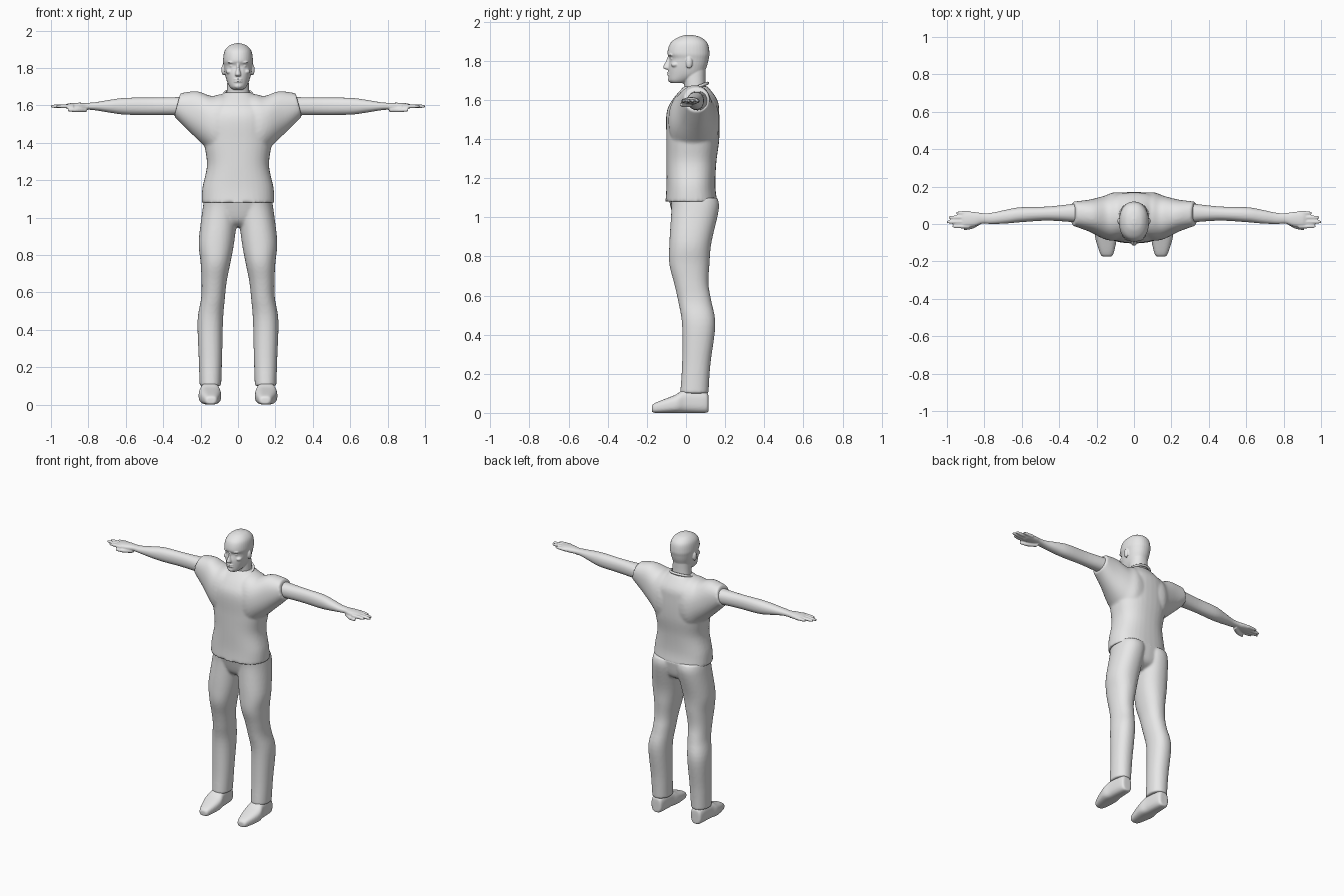
import bpy, bmesh
from math import sin, cos, pi, copysign
from mathutils import Matrix, Vector

default_cube = bpy.data.objects.get("Cube")
if default_cube:
    bpy.data.objects.remove(default_cube)

GREY = (0.8, 0.8, 0.8, 1)
grey = bpy.data.materials.new("plain_grey")
grey.use_nodes = True
grey.diffuse_color = GREY
grey.node_tree.nodes["Principled BSDF"].inputs["Base Color"].default_value = GREY

SIDES, STEPS = 36, 5
ARM_HEIGHT = 1.595
LEFT, RIGHT = 1, -1


def blend(before, start, end, after, t):
    """Smooth curve value between start and end, guided by both neighbours."""
    slope_in, slope_out = (end - before) / 2, (after - start) / 2
    change = end - start
    bend = 3 * change - 2 * slope_in - slope_out
    return start + t * (slope_in + t * (bend + t * (slope_in + slope_out - 2 * change)))


def spline(rows):
    """Fill in smoothly between the given cross-sections."""
    padded = [rows[0], *rows, rows[-1]]
    filled = []
    for group in zip(padded, padded[1:], padded[2:], padded[3:]):
        for step in range(STEPS):
            filled.append([blend(*values, step / STEPS) for values in zip(*group)])
    return filled + [rows[-1]]


def rounded(value, power):
    """Push a circle coordinate outwards to make a fuller section."""
    return copysign(abs(value) ** (2 / power), value)


def loft(bm, axis, rows, side=LEFT, power=2.2, shear=0):
    """Skin rounded sections; a row is position, then low and high of both cross axes."""
    rings = []
    for position, low_a, high_a, low_b, high_b in spline(rows):
        ring = []
        for k in range(SIDES):
            angle = 2 * pi * k / SIDES
            a = (low_a + high_a + rounded(cos(angle), power) * (high_a - low_a)) / 2
            rise = rounded(sin(angle), power) * (high_b - low_b) / 2
            b = (low_b + high_b) / 2 + rise
            along = position * (1 - shear * rise)
            point = {"x": (along, a, b), "y": (a, along, b), "z": (a, b, along)}[axis]
            ring.append(bm.verts.new((point[0] * side, point[1], point[2])))
        rings.append(ring)
    for lower, upper in zip(rings, rings[1:]):
        for k in range(SIDES):
            bm.faces.new((lower[k - 1], lower[k], upper[k], upper[k - 1]))
    bm.faces.new(rings[0])
    bm.faces.new(rings[-1])


def upright(bm, rows, power=2.2):
    """Symmetric body column from rows of height, half width, front and back."""
    loft(bm, "z", [(z, -half, half, front, back) for z, half, front, back in rows],
         power=power)


def limb(bm, side, height, rows):
    """Sideways limb from rows of reach, depth position, half depth and half height."""
    loft(bm, "x", [(x, y - deep, y + deep, height - tall, height + tall)
                   for x, y, deep, tall in rows], side)


def blob(bm, centre, radii):
    """Ellipsoid used for small facial forms."""
    matrix = Matrix.Translation(centre) @ Matrix.Diagonal(Vector(radii)).to_4x4()
    bmesh.ops.create_uvsphere(bm, u_segments=20, v_segments=12, radius=1, matrix=matrix)


def finish(name, bm, voxel, relax):
    """Fuse the overlapping volumes into one smooth skin."""
    bmesh.ops.recalc_face_normals(bm, faces=bm.faces)
    mesh = bpy.data.meshes.new(name)
    bm.to_mesh(mesh)
    bm.free()
    mesh.materials.append(grey)
    body_part = bpy.data.objects.new(name, mesh)
    bpy.context.collection.objects.link(body_part)
    fuse = body_part.modifiers.new("fuse", "REMESH")
    fuse.mode = "VOXEL"
    fuse.voxel_size = voxel
    fuse.use_smooth_shade = True
    soften = body_part.modifiers.new("soften", "SMOOTH")
    soften.factor = 0.5
    soften.iterations = relax


# Shirt: trunk, with shoulders flowing into short sleeves
bm = bmesh.new()
upright(bm, [(1.08, .195, -.105, .16), (1.16, .19, -.1, .15), (1.28, .166, -.1, .155),
             (1.4, .18, -.1, .17), (1.53, .18, -.1, .17), (1.6, .15, -.07, .16),
             (1.67, .07, -.01, .11)], power=2.4)
for side in (LEFT, RIGHT):
    loft(bm, "x", [(0, -.08, .16, 1.3, 1.65), (.1, -.09, .17, 1.32, 1.66),
                   (.16, -.08, .15, 1.38, 1.65), (.24, -.04, .13, 1.46, 1.675),
                   (.325, -.01, .12, 1.54, 1.665)], side, shear=.8)
finish("shirt", bm, .008, 5)

# Collar band
bpy.ops.mesh.primitive_torus_add(major_segments=48, minor_segments=10, major_radius=.073,
                                 minor_radius=.008, location=(0, .042, 1.66),
                                 rotation=(.35, 0, 0))
collar = bpy.context.object
collar.name = "collar"
collar.data.materials.append(grey)
bpy.ops.object.shade_smooth()

# Trousers: hips and two legs
bm = bmesh.new()
upright(bm, [(.95, .04, -.02, .08), (.99, .15, -.06, .14), (1.1, .186, -.09, .16)])
for side in (LEFT, RIGHT):
    loft(bm, "z", [(.1, .09, .205, -.03, .115), (.25, .085, .21, -.02, .125),
                   (.45, .08, .216, -.02, .15), (.57, .07, .197, -.04, .13),
                   (.66, .06, .195, -.06, .115), (.76, .04, .2, -.085, .12),
                   (.87, .02, .21, -.085, .13), (1.04, 0, .19, -.075, .168),
                   (1.1, 0, .18, -.08, .16)], side)
finish("trousers", bm, .008, 4)

for side, label in ((LEFT, "left"), (RIGHT, "right")):
    # Shoe
    bm = bmesh.new()
    loft(bm, "y", [(-.175, .13, .16, .01, .03), (-.16, .11, .18, 0, .05),
                   (-.06, .09, .21, 0, .09), (0, .1, .2, 0, .12),
                   (.1, .11, .19, 0, .11), (.115, .13, .17, .01, .08)], side, power=2.8)
    finish(label + "_shoe", bm, .006, 3)

    # Arm with palm, thumb and four fingers
    bm = bmesh.new()
    limb(bm, side, ARM_HEIGHT, [
        (.27, .06, .055, .05), (.45, .056, .038, .046), (.6, .05, .04, .045),
        (.68, .04, .037, .035), (.76, .03, .03, .022), (.81, .03, .028, .018),
        (.85, .026, .038, .019), (.9, .024, .043, .016), (.92, .024, .036, .01)])
    limb(bm, side, ARM_HEIGHT - .02, [
        (.81, .02, .015, .012), (.86, -.01, .014, .012), (.91, -.027, .007, .008)])
    for index, tip in enumerate((.97, 1, .99, .95)):
        across = .024 * index - .013
        limb(bm, side, ARM_HEIGHT, [
            (.88, across, .011, .011), (tip - .03, across, .01, .01),
            (tip, across, .006, .006)])
    finish(label + "_arm", bm, .005, 2)

# Head and neck
bm = bmesh.new()
upright(bm, [(1.6, .066, 0, .115), (1.68, .06, -.01, .1), (1.77, .055, -.02, .1)])
upright(bm, [(1.685, .03, -.075, 0), (1.7, .045, -.087, .03), (1.73, .06, -.09, .085),
             (1.77, .07, -.09, .106), (1.81, .076, -.084, .116), (1.84, .08, -.095, .12),
             (1.89, .072, -.08, .11), (1.92, .046, -.04, .075), (1.932, .01, 0, .03)])

# Nose, lips and chin
upright(bm, [(1.755, .011, -.1, -.07), (1.765, .016, -.117, -.07),
             (1.8, .008, -.102, -.06), (1.83, .008, -.09, -.06)])
for height in (1.739, 1.727):
    blob(bm, (0, -.083, height), (.025, .014, .005))
blob(bm, (0, -.076, 1.704), (.023, .016, .016))

# Brows, eyes, cheekbones and ears
for side in (LEFT, RIGHT):
    blob(bm, (.03 * side, -.074, 1.83), (.026, .016, .007))
    blob(bm, (.032 * side, -.066, 1.81), (.014, .013, .008))
    blob(bm, (.045 * side, -.055, 1.78), (.02, .022, .014))
    blob(bm, (.078 * side, .016, 1.79), (.011, .017, .03))
finish("head", bm, .004, 2)
